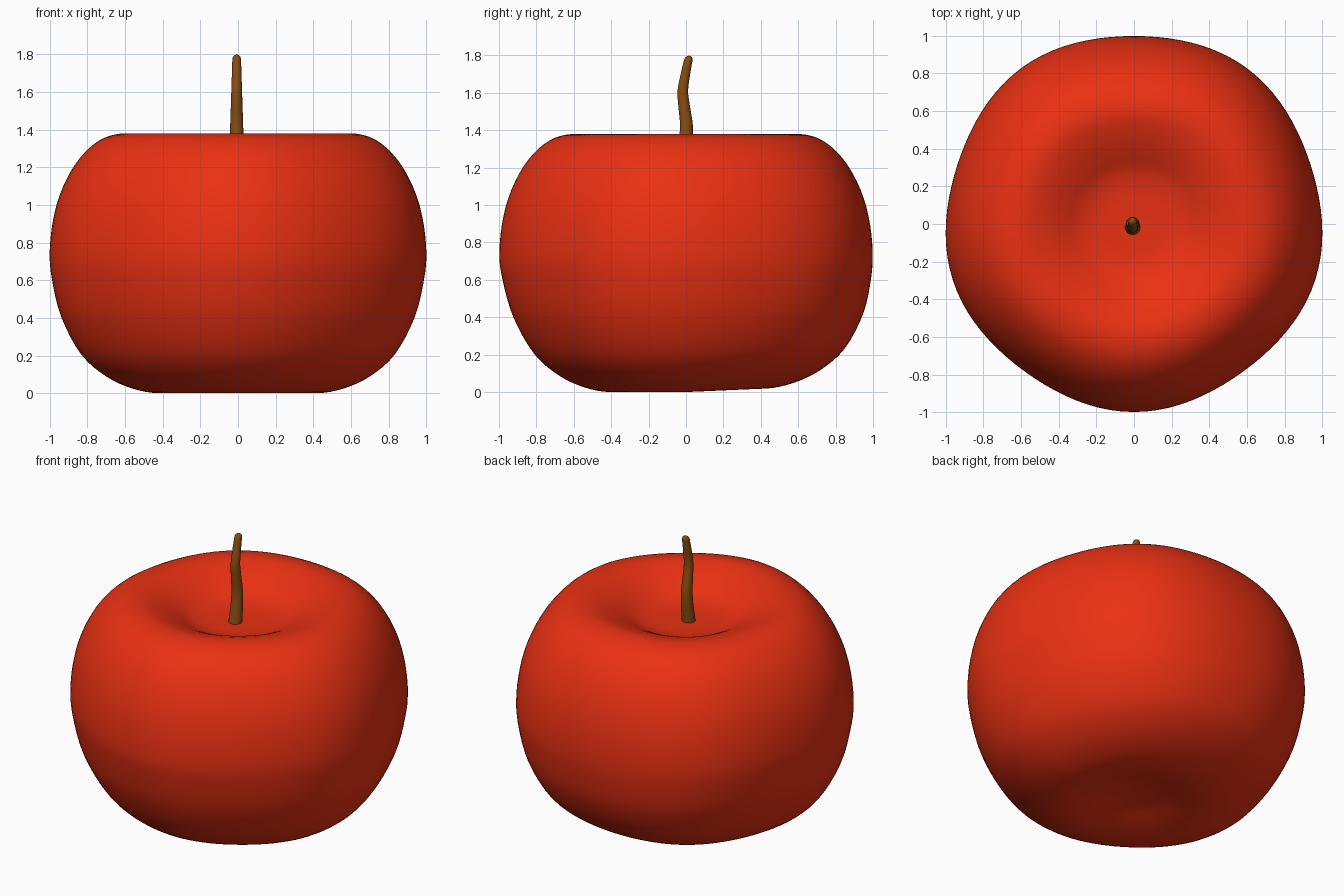
import bpy, bmesh, math
from mathutils import Vector

if "Cube" in bpy.data.objects:
    bpy.data.objects.remove(bpy.data.objects["Cube"])


def spline(points, steps):
    """Catmull-Rom curve through the points."""
    p = [Vector(q) for q in points]
    p = [2 * p[0] - p[1]] + p + [2 * p[-1] - p[-2]]
    out = []
    for i in range(1, len(p) - 2):
        a, b, c, d = p[i - 1:i + 3]
        for s in range(steps):
            t = s / steps
            out.append(0.5 * (2 * b + (c - a) * t + (2 * a - 5 * b + 4 * c - d) * t * t
                              + (3 * b - a - 3 * c + d) * t ** 3))
    return out + [p[-2]]


def skin(name, rings, start, end, color):
    """Bridge closed rings and close both ends with a pole vertex."""
    bm = bmesh.new()
    loops = [[bm.verts.new(v) for v in ring] for ring in rings]
    n = len(loops[0])
    for a, b in zip(loops, loops[1:]):
        for i in range(n):
            j = (i + 1) % n
            bm.faces.new((a[i], a[j], b[j], b[i]))
    s, e = bm.verts.new(start), bm.verts.new(end)
    for i in range(n):
        j = (i + 1) % n
        bm.faces.new((s, loops[0][j], loops[0][i]))
        bm.faces.new((e, loops[-1][i], loops[-1][j]))
    bmesh.ops.recalc_face_normals(bm, faces=bm.faces)
    for f in bm.faces:
        f.smooth = True
    me = bpy.data.meshes.new(name)
    bm.to_mesh(me)
    bm.free()
    ob = bpy.data.objects.new(name, me)
    bpy.context.collection.objects.link(ob)
    mat = bpy.data.materials.new(name + "_color")
    mat.diffuse_color = color
    mat.use_nodes = True
    mat.node_tree.nodes["Principled BSDF"].inputs["Base Color"].default_value = mat.diffuse_color
    me.materials.append(mat)
    return ob


# Apple body: profile (radius, z) from the bottom dimple to the stem hollow
profile = spline([(0, 0.07, 0), (0.15, 0.053, 0), (0.29, 0.018, 0), (0.42, 0.0, 0),
                  (0.56, 0.025, 0), (0.70, 0.09, 0), (0.83, 0.205, 0), (0.935, 0.40, 0),
                  (0.985, 0.60, 0), (0.998, 0.75, 0), (0.978, 0.93, 0), (0.93, 1.09, 0),
                  (0.845, 1.24, 0), (0.73, 1.345, 0), (0.60, 1.38, 0), (0.48, 1.352, 0),
                  (0.38, 1.307, 0), (0.29, 1.26, 0), (0.20, 1.238, 0), (0.1, 1.233, 0),
                  (0, 1.232, 0)], 4)
N = 100


def body_point(r, z, i):
    """Five soft lobes, and a slightly lifted back of the underside."""
    a = 2 * math.pi * i / N
    lobe = 0.013 * min(1, r / 0.6)
    k = r * (1 - lobe * math.sin(5 * a))
    x, y = k * math.cos(a), k * math.sin(a) + lobe * r
    low = max(0, 1 - z / 0.7)
    return (x, y * (1 + 0.03 * low * math.sin(a)), z + 0.045 * max(0, y) * low)


skin("apple_body", [[body_point(q.x, q.y, i) for i in range(N)] for q in profile[1:-1]],
     (0, 0, 0.07), (0, 0, 1.232), (0.82, 0.03, 0.006, 1))

# Stem: tapered tube on a wavy path, rounded at the tip
X = -0.007
path = spline([(X, -0.02, 1.2), (X, -0.015, 1.25), (X, -0.002, 1.34),
               (X, 0.002, 1.43), (X, -0.01, 1.53), (X, -0.017, 1.61),
               (X, -0.003, 1.70), (X, 0.012, 1.775)], 5)
radii = [0.04 - 0.017 * (q.z - 1.25) / 0.525 for q in path]
for dz, f in ((0.009, 0.9), (0.016, 0.7), (0.021, 0.4)):
    path.append(Vector((X, 0.012 + dz * 0.2, 1.775 + dz)))
    radii.append(0.023 * f)
skin("stem", [[q + Vector((r * math.cos(t * math.pi / 10), r * math.sin(t * math.pi / 10), 0))
               for t in range(20)] for q, r in zip(path, radii)],
     path[0], path[-1] + Vector((0, 0, 0.003)), (0.26, 0.076, 0.005, 1))
